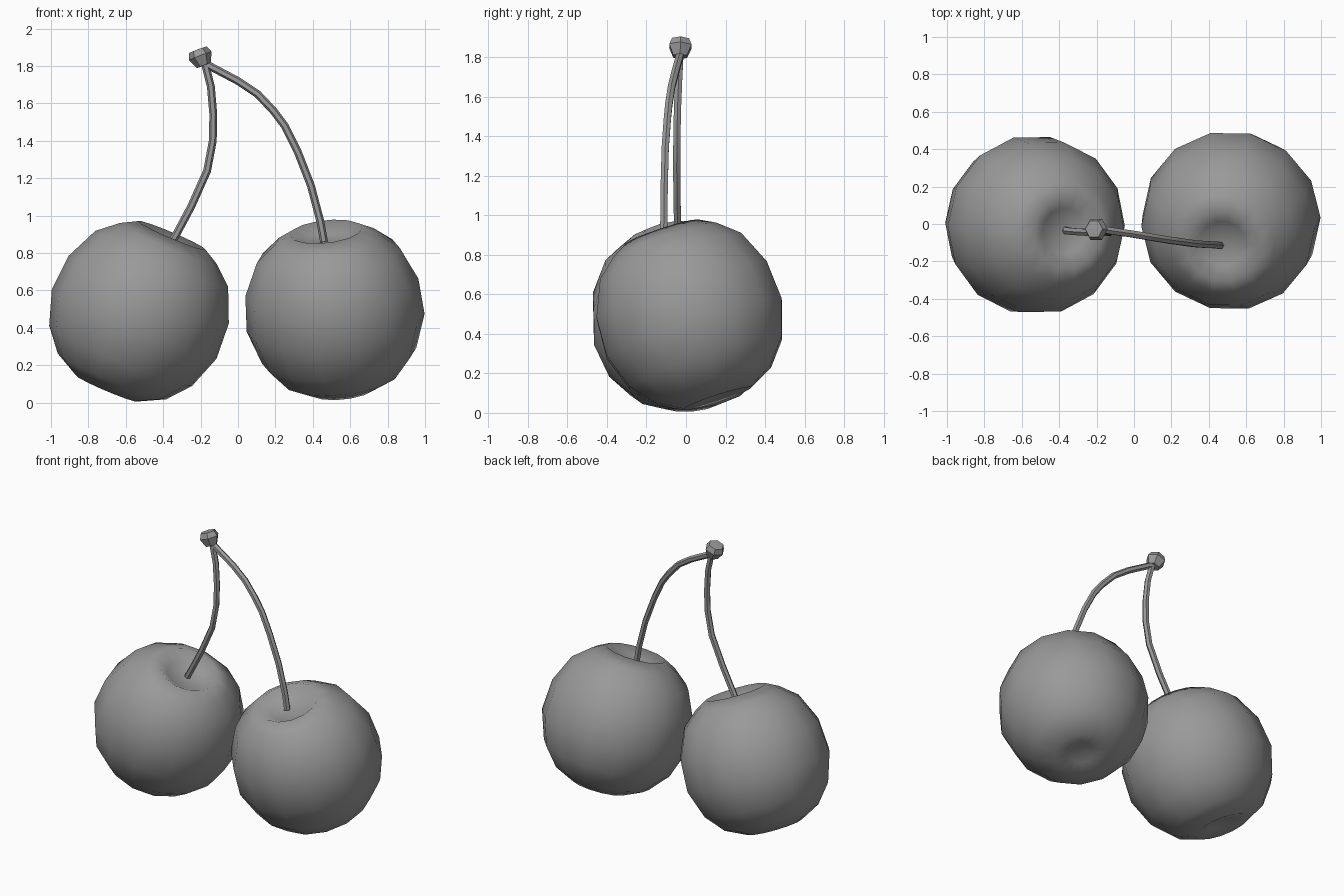
import bpy, bmesh, math
from mathutils import Vector

if "Cube" in bpy.data.objects:
    bpy.data.objects.remove(bpy.data.objects["Cube"])

grey = bpy.data.materials.new("dark_grey")
grey.diffuse_color = (.32, .32, .32, 1)
grey.use_nodes = True
grey.node_tree.nodes["Principled BSDF"].inputs["Base Color"].default_value = grey.diffuse_color


def finish(name, bm, smooth=None):
    bmesh.ops.recalc_face_normals(bm, faces=bm.faces)
    me = bpy.data.meshes.new(name)
    bm.to_mesh(me)
    bm.free()
    me.materials.append(grey)
    ob = bpy.data.objects.new(name, me)
    bpy.context.collection.objects.link(ob)
    if smooth:
        bpy.ops.object.select_all(action='DESELECT')
        ob.select_set(True)
        bpy.context.view_layer.objects.active = ob
        bpy.ops.object.shade_smooth_by_angle(angle=math.radians(smooth))
    return ob


def lathe(name, profile, sides, centre, axis, smooth=None):
    """Revolve (radius, height) points, then tilt local z onto axis."""
    bm = bmesh.new()
    verts = [bm.verts.new((r, 0, z)) for r, z in profile]
    edges = [bm.edges.new(p) for p in zip(verts, verts[1:])]
    bmesh.ops.spin(bm, geom=verts + edges, cent=(0, 0, 0), axis=(0, 0, 1),
                   angle=math.tau, steps=sides, use_duplicate=False)
    bmesh.ops.remove_doubles(bm, verts=bm.verts, dist=1e-4)
    ob = finish(name, bm, smooth)
    ob.rotation_mode = 'QUATERNION'
    ob.rotation_quaternion = Vector((0, 0, 1)).rotation_difference(Vector(axis))
    ob.location = centre
    return ob


def tube(name, path, radius, sides=6):
    """Sweep a polygon along a path lying close to the xz plane."""
    bm = bmesh.new()
    pts = [Vector(p) for p in path]
    rings = []
    for i, p in enumerate(pts):
        t = (pts[min(i + 1, len(pts) - 1)] - pts[max(i - 1, 0)]).normalized()
        u = t.cross(Vector((0, 1, 0))).normalized()
        v = t.cross(u)
        rings.append([bm.verts.new(p + radius * (math.cos(a) * u + math.sin(a) * v))
                      for a in (math.tau * k / sides for k in range(sides))])
    for a, b in zip(rings, rings[1:]):
        for k in range(sides):
            j = (k + 1) % sides
            bm.faces.new((a[k], a[j], b[j], b[k]))
    bm.faces.new(rings[0])
    bm.faces.new(rings[-1])
    return finish(name, bm, 30)


# Fruit: stem hollow on top, shallow dent underneath, smooth all over
fruit = [(0, .385), (.125, .395), (.195, .447), (.28, .40), (.385, .31),
         (.465, .13), (.478, -.07), (.415, -.255), (.315, -.375),
         (.18, -.445), (.085, -.425), (0, -.415)]
lathe("left_cherry", fruit, 14, (-.528, -.007, .485), (.39, -.08, .92), 180)
lathe("right_cherry", fruit, 14, (.515, .02, .493), (-.10, -.31, .94), 180)

# Stems
tube("left_stem", [(-.365, -.035, .84), (-.33, -.04, .9), (-.25, -.045, 1.05),
                   (-.165, -.047, 1.24), (-.135, -.046, 1.4), (-.132, -.043, 1.54),
                   (-.145, -.037, 1.69), (-.18, -.03, 1.83)], .021)
tube("right_stem", [(.46, -.115, .86), (.44, -.112, .97), (.39, -.11, 1.16),
                    (.32, -.105, 1.34), (.25, -.095, 1.48), (.19, -.087, 1.56),
                    (.105, -.073, 1.65), (0, -.055, 1.72), (-.17, -.03, 1.81)], .021)

# Cap where the stems join
lathe("stem_cap", [(0, 0), (.04, 0), (.065, .055), (.05, .09), (0, .092)],
      6, (-.183, -.03, 1.803), (-.35, .03, .94))
